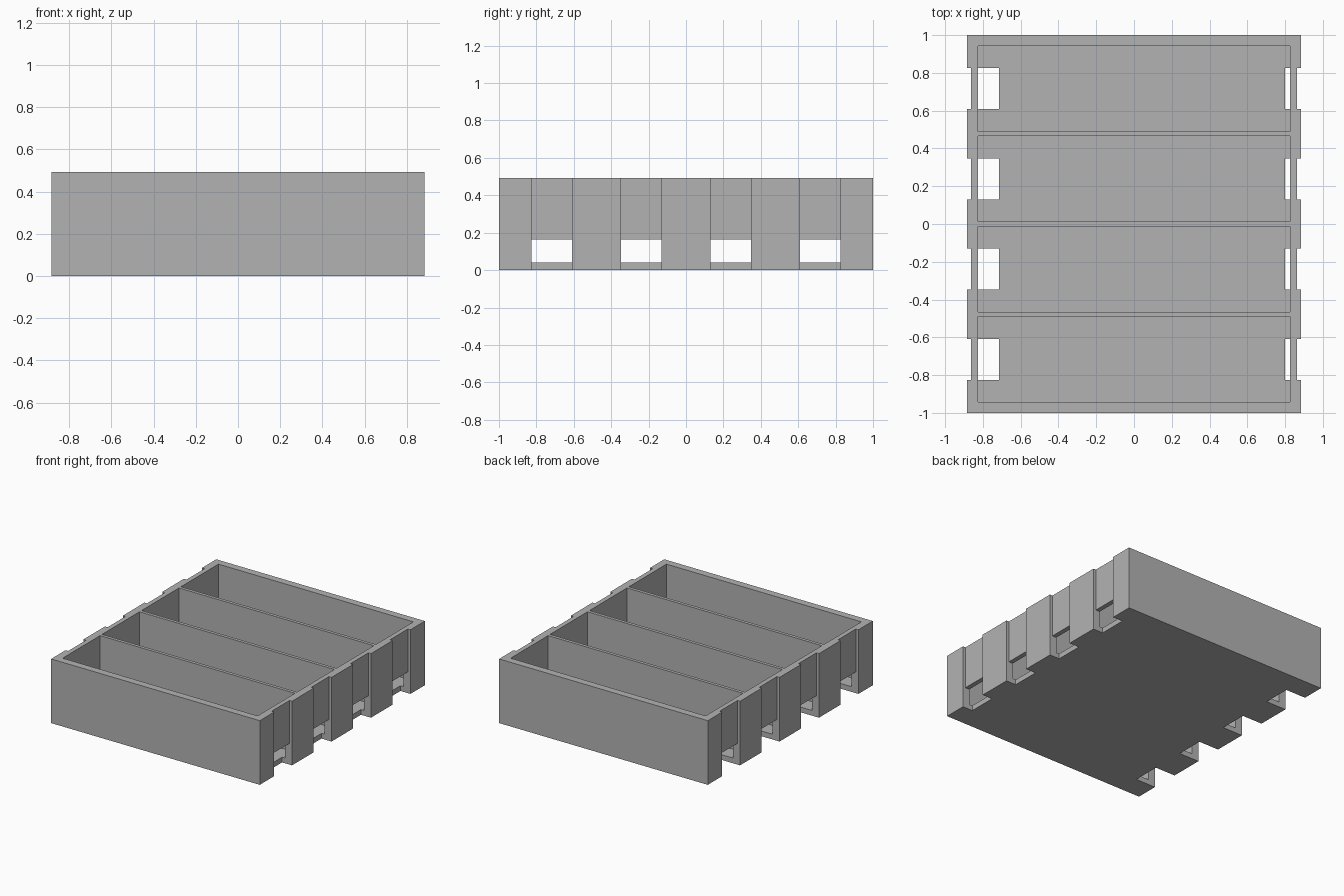
import bpy, bmesh

cube = bpy.data.objects.get("Cube")
if cube:
    bpy.data.objects.remove(cube, do_unlink=True)

HALF_X, HALF_Y, HEIGHT = 0.885, 1.0, 0.492
FLOOR = 0.04
POCKET_X, POCKET_W, DIVIDER = 0.827, 0.453, 0.025
RECESS_X, WINDOW_TOP, NOTCH_W = 0.863, 0.163, 0.216
CENTRES = [(i - 1.5) * (POCKET_W + DIVIDER) for i in range(4)]

grey = bpy.data.materials.new("plain grey")
grey.use_nodes = True
colour = (0.45, 0.45, 0.45, 1)
grey.diffuse_color = colour
grey.node_tree.nodes["Principled BSDF"].inputs["Base Color"].default_value = colour


def add_prism(bm, profile, y0, y1):
    """Extrude an (x, z) outline along y."""
    base = bm.faces.new([bm.verts.new((x, y0, z)) for x, z in profile])
    grown = bmesh.ops.extrude_face_region(bm, geom=[base])["geom"]
    moved = [v for v in grown if isinstance(v, bmesh.types.BMVert)]
    bmesh.ops.translate(bm, verts=moved, vec=(0, y1 - y0, 0))


def rectangle(x, z0, z1):
    return [(-x, z0), (x, z0), (x, z1), (-x, z1)]


def make_object(name, bm):
    bmesh.ops.recalc_face_normals(bm, faces=bm.faces)
    mesh = bpy.data.meshes.new(name)
    bm.to_mesh(mesh)
    bm.free()
    mesh.materials.append(grey)
    obj = bpy.data.objects.new(name, mesh)
    bpy.context.collection.objects.link(obj)
    return obj


def carve(target, cutter):
    cutter.hide_render = True
    mod = target.modifiers.new("carve", 'BOOLEAN')
    mod.operation = 'DIFFERENCE'
    mod.solver = 'EXACT'
    mod.object = cutter
    bpy.context.view_layer.objects.active = target
    bpy.ops.object.modifier_apply(modifier=mod.name)
    bpy.data.objects.remove(cutter, do_unlink=True)


# Solid block
bm = bmesh.new()
add_prism(bm, rectangle(HALF_X, 0, HEIGHT), -HALF_Y, HALF_Y)
tray = make_object("divided_tray", bm)

# Four open compartments
bm = bmesh.new()
for y in CENTRES:
    add_prism(bm, rectangle(POCKET_X, FLOOR, 1), y - POCKET_W / 2, y + POCKET_W / 2)
carve(tray, make_object("compartment_cutter", bm))

# Side notches: shallow recess above, window and floor cut-out below
bm = bmesh.new()
for side, inner in ((1, 0.80), (-1, 0.714)):
    outline = [(inner, -1), (1, -1), (1, 1), (RECESS_X, 1),
               (RECESS_X, WINDOW_TOP), (inner, WINDOW_TOP)]
    for y in CENTRES:
        add_prism(bm, [(side * x, z) for x, z in outline],
                  y - NOTCH_W / 2, y + NOTCH_W / 2)
carve(tray, make_object("notch_cutter", bm))
